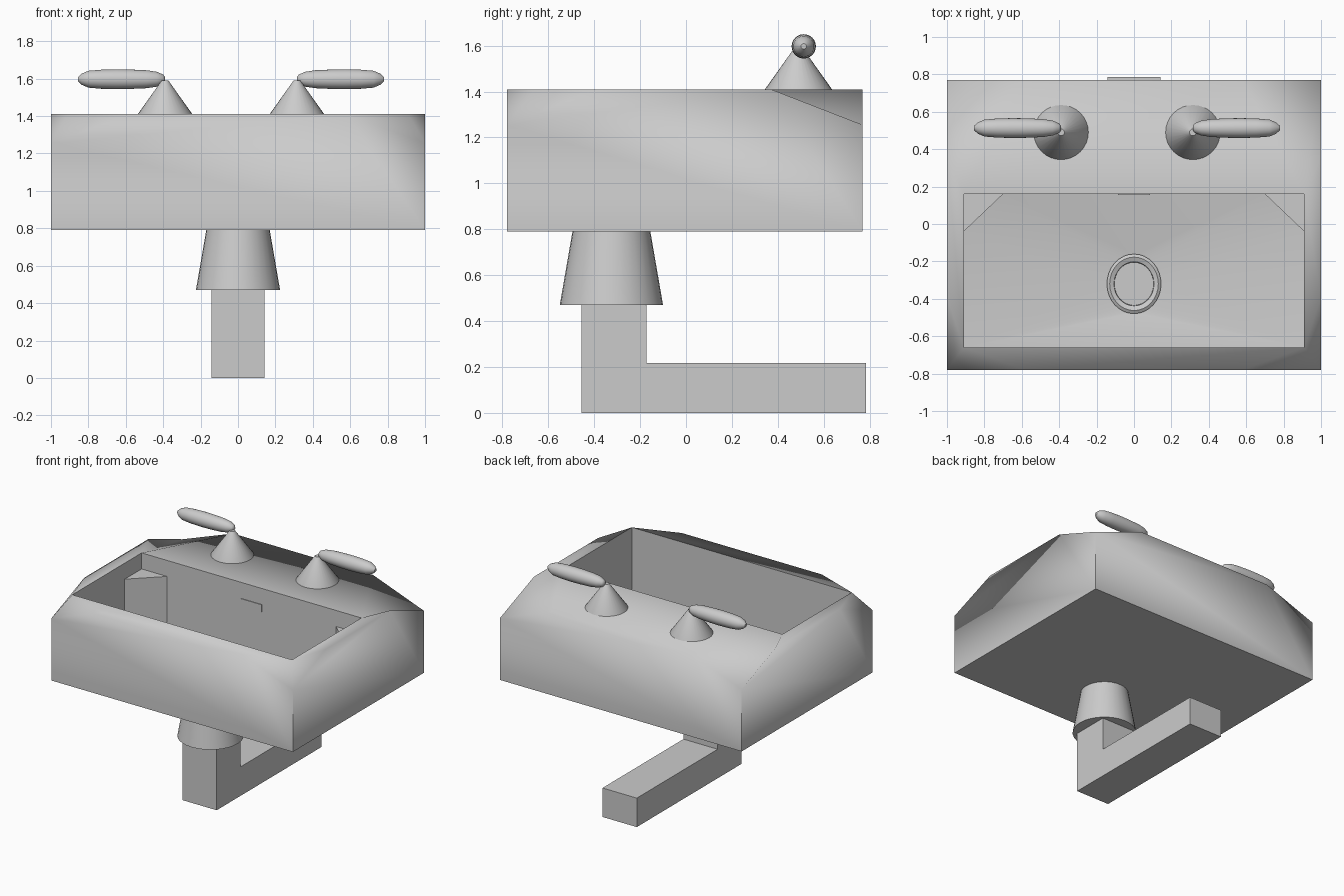
import bpy, bmesh
from math import sin, cos, pi

if "Cube" in bpy.data.objects:
    bpy.data.objects.remove(bpy.data.objects["Cube"])


def finish(name, bm, smooth=True, angle=0.7):
    bmesh.ops.recalc_face_normals(bm, faces=bm.faces)
    me = bpy.data.meshes.new(name)
    bm.to_mesh(me)
    bm.free()
    ob = bpy.data.objects.new(name, me)
    bpy.context.collection.objects.link(ob)
    if smooth and angle:
        bpy.ops.object.select_all(action='DESELECT')
        ob.select_set(True)
        bpy.context.view_layer.objects.active = ob
        bpy.ops.object.shade_smooth_by_angle(angle=angle)
    elif smooth:
        for p in me.polygons:
            p.use_smooth = True
    return ob


def lathe(name, profile, loc, n=32, axis='z', sy=1.0, direction=1):
    """Revolve (radius, height) points round z or x, capping both ends."""
    bm = bmesh.new()
    rings = []
    for r, h in profile:
        ring = []
        for i in range(n):
            a = 2 * pi * i / n
            u, v = r * cos(a), r * sin(a) * sy
            p = (u, v, h) if axis == 'z' else (h * direction, u, v)
            ring.append(bm.verts.new([p[k] + loc[k] for k in range(3)]))
        rings.append(ring)
    for a, b in zip(rings, rings[1:]):
        for i in range(n):
            j = (i + 1) % n
            bm.faces.new((a[i], a[j], b[j], b[i]))
    bm.faces.new(rings[0])
    bm.faces.new(rings[-1])
    return finish(name, bm)


# Basin: box with dropped outer corners and a hollow bowl
bm = bmesh.new()
F, B, Z0, ZC, ZT = -0.78, 0.77, 0.79, 1.255, 1.41


def ring(pts, z):
    return [bm.verts.new((x, y, z)) for x, y in pts]


def wall(a, b):
    n = len(a)
    for i in range(n):
        bm.faces.new((a[i], a[(i + 1) % n], b[(i + 1) % n], b[i]))


corners = [(-1, F), (1, F), (1, B), (-1, B)]
bottom = ring(corners, Z0)
drop = ring(corners, ZC)
edge = ring([(-.58, F), (.58, F), (1, -.39), (1, .37),
             (.58, B), (-.58, B), (-1, .37), (-1, -.39)], ZT)
opening = [(-.91, -.66), (.91, -.66), (.91, .16), (-.91, .16)]
rim = ring(opening, ZT)
bm.faces.new(bottom)
for i in range(4):
    j = (i + 1) % 4
    e0, e1, prev = edge[2 * i], edge[2 * i + 1], edge[2 * i - 1]
    bm.faces.new((bottom[i], bottom[j], drop[j], e1, e0, drop[i]))
    bm.faces.new((e0, e1, rim[j], rim[i]))
    bm.faces.new((drop[i], e0, rim[i]))
    bm.faces.new((drop[i], rim[i], prev))

# Bowl walls, rear corner ledges and floor falling to the drain
upper = ring(opening, 1.29)
wall(rim, upper)
cut = [(.91, -.04), (.7, .16), (-.7, .16), (-.91, -.04)]
c = ring(cut, 1.29)
bm.faces.new((upper[2], c[0], c[1]))
bm.faces.new((upper[3], c[2], c[3]))
low = ring(opening[:2] + cut, 0.94)
for a, b, d, e in ((upper[0], upper[1], low[1], low[0]),
                   (upper[1], c[0], low[2], low[1]),
                   (c[0], c[1], low[3], low[2]),
                   (c[1], c[2], low[4], low[3]),
                   (c[2], c[3], low[5], low[4]),
                   (c[3], upper[0], low[0], low[5])):
    bm.faces.new((a, b, d, e))
hole = ring([(.14 * cos(2 * pi * i / 24), -.32 + .155 * sin(2 * pi * i / 24))
             for i in range(24)], 0.85)
loops = []
for r in (low, hole):
    for i in range(len(r)):
        pair = (r[i], r[(i + 1) % len(r)])
        loops.append(bm.edges.get(pair) or bm.edges.new(pair))
bmesh.ops.bridge_loops(bm, edges=loops)
bm.faces.new(hole)
# Soft shading over the outer top, hard edges at base, uprights and opening
hard = set(bottom)
for e in bm.edges:
    vs = set(e.verts)
    if vs & hard or vs <= set(rim) or (vs & set(c + upper)) or vs <= set(low):
        e.smooth = False
finish("basin", bm, True, None)

# Drain ring and plug
lathe("drain_ring", [(.14, .84), (.145, .865), (.13, .875), (.107, .865), (.105, .85)],
      (0, -.32, 0), 32, sy=1.1)
lathe("drain_plug", [(.105, .84), (.105, .86)], (0, -.32, 0), 32, sy=1.1)


def box(name, x, y, z):
    b = bmesh.new()
    bmesh.ops.create_cube(b, size=1)
    for v in b.verts:
        for k, (lo, hi) in enumerate((x, y, z)):
            v.co[k] = lo if v.co[k] < 0 else hi
    finish(name, b, False)


# Overflow slot on the rear bowl wall
box("overflow_slot", (-.085, .085), (.155, .17), (1.235, 1.29))

# Flared collar under the basin
lathe("drain_collar", [(.225, .47), (.168, .80)], (0, -.325, 0), 32)

# L-shaped waste pipe
bm = bmesh.new()
prof = [(-.455, 0), (.785, 0), (.785, .217), (-.172, .217), (-.172, .5), (-.455, .5)]
f = bm.faces.new([bm.verts.new((-.142, y, z)) for y, z in prof])
ext = bmesh.ops.extrude_face_region(bm, geom=[f])
for v in ext["geom"]:
    if isinstance(v, bmesh.types.BMVert):
        v.co.x = .142
bm.faces.ensure_lookup_table()
finish("waste_pipe", bm, False)

# Taps: cone base and rounded lever pointing outward
lever = [(.012, 0), (.025, .01), (.04, .045), (.048, .10), (.052, .19), (.053, .26),
         (.051, .34), (.045, .41), (.03, .445), (.012, .465)]
for side, x, d in (("left", -.39, -1), ("right", .315, 1)):
    lathe(side + "_tap_base", [(.148, 1.40), (.146, 1.41), (.018, 1.59)], (x, .49, 0), 32)
    lathe(side + "_tap_lever", lever, (x, .513, 1.597), 24, 'x', direction=d)
